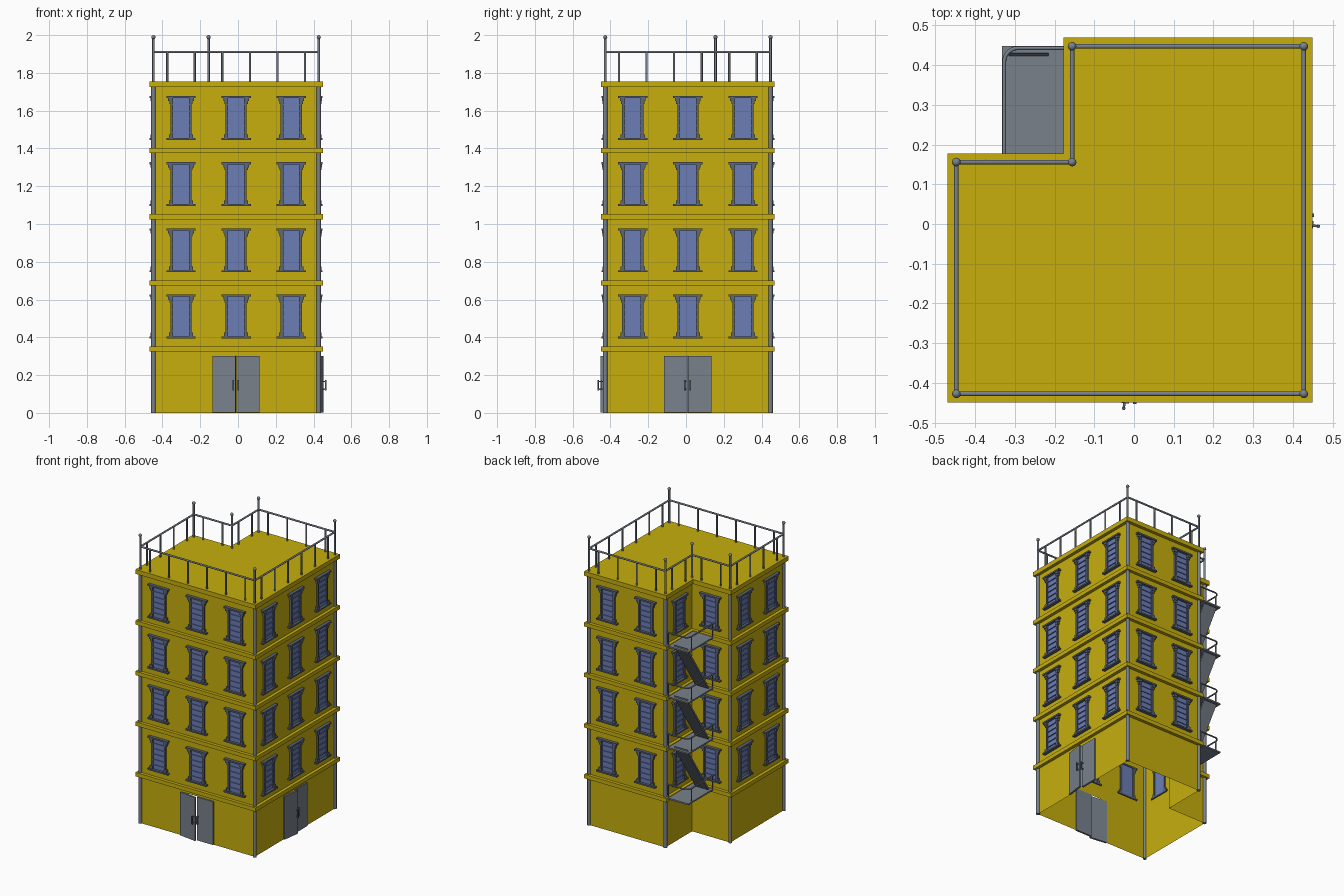
import bpy
import bmesh
import math
from mathutils import Matrix, Vector

if "Cube" in bpy.data.objects:
    bpy.data.objects.remove(bpy.data.objects["Cube"])


def material(name, rgb):
    m = bpy.data.materials.new(name)
    m.use_nodes = True
    m.diffuse_color = (*rgb, 1)
    m.node_tree.nodes["Principled BSDF"].inputs["Base Color"].default_value = (*rgb, 1)
    return m


YELLOW = material("yellow plaster", (0.57, 0.43, 0.004))
STEEL = material("grey steel", (0.19, 0.22, 0.26))
FRAME = material("dark slate trim", (0.11, 0.135, 0.175))
GLASS = material("blue glass", (0.15, 0.205, 0.46))

CELL = 0.2917
FLOOR = 0.35
LEDGE = 0.325
ROOF = 1.755
CX, CY = -0.01, 0.01


def add(name, data, mats=(), loc=(0, 0, 0), turn=0.0):
    for m in mats:
        data.materials.append(m)
    ob = bpy.data.objects.new(name, data)
    ob.location = loc
    ob.rotation_euler.z = turn
    bpy.context.collection.objects.link(ob)
    return ob


def mesh_of(bm, name):
    me = bpy.data.meshes.new(name)
    bm.to_mesh(me)
    bm.free()
    return me


def box(bm, lo, hi, mat=0):
    lo, hi = Vector(lo), Vector(hi)
    mx = Matrix.Translation((lo + hi) / 2) @ Matrix.Diagonal((*(hi - lo), 1))
    verts = bmesh.ops.create_cube(bm, size=1, matrix=mx)["verts"]
    for f in {f for v in verts for f in v.link_faces}:
        f.material_index = mat
    return verts


def rod(bm, a, b, r, sides=10):
    a, b = Vector(a), Vector(b)
    rot = (b - a).to_track_quat("Z", "Y").to_matrix().to_4x4()
    verts = bmesh.ops.create_cone(bm, cap_ends=True, segments=sides, radius1=r, radius2=r,
                                  depth=(b - a).length,
                                  matrix=Matrix.Translation((a + b) / 2) @ rot)["verts"]
    for f in {f for v in verts for f in v.link_faces}:
        f.smooth = len(f.verts) == 4


def outline(grow=0.0):
    """L-shaped footprint, anticlockwise, grown outward."""
    s, n = 1.5 * CELL + grow, 0.5 * CELL + grow
    pts = [(-s, -s), (s, -s), (s, s), (-n, s), (-n, n), (-s, n)]
    return [Vector((x + CX, y + CY, 0)) for x, y in pts]


CORNERS = outline()
SIDES = list(zip(CORNERS, CORNERS[1:] + CORNERS[:1]))
UP = Vector((0, 0, 1))

# Window template: outward is -y, sill at z = 0
bm = bmesh.new()
box(bm, (-0.045, -0.004, 0.004), (0.045, 0.004, 0.226), 1)
for i in range(1, 6):
    box(bm, (-0.043, -0.01, 0.037 * i), (0.043, -0.003, 0.037 * i + 0.004), 1)
for s in (-1, 1):
    for x0, x1, z0, z1, out in ((0.042, 0.056, 0.008, 0.225, 0.012),
                                (0.042, 0.062, 0.19, 0.205, 0.014),
                                (0.042, 0.068, 0.205, 0.222, 0.017),
                                (0.042, 0.064, 0.008, 0.03, 0.015)):
        xs = sorted((s * x0, s * x1))
        box(bm, (xs[0], -out, z0), (xs[1], 0.007, z1))
box(bm, (-0.078, -0.021, 0.221), (0.078, 0.008, 0.232))
box(bm, (-0.078, -0.021, 0), (0.078, 0.008, 0.01))
window_mesh = mesh_of(bm, "window")
window_mesh.materials.append(FRAME)
window_mesh.materials.append(GLASS)

# Door leaf template: hinge at x = 0, opening edge toward +x
DOOR_W, DOOR_H = 0.125, 0.3
bm = bmesh.new()
box(bm, (0, -0.009, 0.001), (DOOR_W - 0.001, 0.004, DOOR_H))
hx = DOOR_W - 0.012
box(bm, (hx - 0.004, -0.026, 0.118), (hx + 0.004, -0.02, 0.174), 1)
for z in (0.122, 0.164):
    box(bm, (hx - 0.003, -0.022, z), (hx + 0.003, -0.008, z + 0.006), 1)
leaf_mesh = mesh_of(bm, "door_leaf")
leaf_mesh.materials.append(STEEL)
leaf_mesh.materials.append(FRAME)
mirrored = leaf_mesh.copy()
mirrored.transform(Matrix.Scale(-1, 4, (1, 0, 0)))
mirrored.flip_normals()

# Walls with openings, filled by windows and doors
wall_bm = bmesh.new()
for k, (p, q) in enumerate(SIDES):
    d = (q - p).normalized()
    length = (q - p).length
    turn = math.atan2(d.y, d.x)
    cells = round(length / CELL)
    centres = [CELL * (i + 0.5) for i in range(cells)]
    sills = [0.395 + FLOOR * j for j in range(4)]
    holes = [(c - 0.044, c + 0.044, z + 0.005, z + 0.225) for c in centres for z in sills]
    if k < 2:
        mid = length / 2
        holes.append((mid - DOOR_W, mid + DOOR_W, 0, DOOR_H))
        hinge = p + d * (mid - DOOR_W)
        add("door_leaf_ajar", leaf_mesh, loc=hinge, turn=turn - 0.13)
        add("door_leaf_closed", mirrored, loc=p + d * (mid + DOOR_W), turn=turn)
    us = sorted({0, length, *(h[0] for h in holes), *(h[1] for h in holes)})
    zs = sorted({0, ROOF - 0.01, *(h[2] for h in holes), *(h[3] for h in holes)})
    for u0, u1 in zip(us, us[1:]):
        for z0, z1 in zip(zs, zs[1:]):
            u, z = (u0 + u1) / 2, (z0 + z1) / 2
            if not any(a < u < b and c < z < e for a, b, c, e in holes):
                quad = ((u0, z0), (u1, z0), (u1, z1), (u0, z1))
                wall_bm.faces.new([wall_bm.verts.new(p + d * a + UP * b) for a, b in quad])
    for c in centres:
        for z in sills:
            add("window", window_mesh, loc=p + d * c + UP * z, turn=turn)
bmesh.ops.remove_doubles(wall_bm, verts=wall_bm.verts, dist=0.0001)
add("walls", mesh_of(wall_bm, "walls"), [YELLOW])

# Floor ledges as rings around the walls
bm = bmesh.new()
for j in range(5):
    z0 = LEDGE + FLOOR * j
    z1 = z0 + 0.027 if j < 4 else ROOF
    loops = [[bm.verts.new(v + UP * z) for v in outline(g)]
             for g, z in ((0.0, z0), (0.022, z0), (0.022, z1), (0.0, z1))]
    for a, b in zip(loops, loops[1:]):
        for i in range(6):
            n = (i + 1) % 6
            bm.faces.new((a[i], a[n], b[n], b[i]))
bmesh.ops.recalc_face_normals(bm, faces=bm.faces)
add("floor_ledges", mesh_of(bm, "floor_ledges"), [YELLOW])

# Flat roof
bm = bmesh.new()
bm.faces.new([bm.verts.new(v + UP * ROOF) for v in CORNERS])
add("roof", mesh_of(bm, "roof"), [YELLOW])

# Corner pipes on the outward corners
bm = bmesh.new()
for i, c in enumerate(CORNERS):
    if i != 4:
        rod(bm, c, c + UP * (ROOF - 0.01), 0.012, 12)
add("corner_pipes", mesh_of(bm, "corner_pipes"), [STEEL])

# Roof railing: ball-topped posts, top rail and balusters
bm = bmesh.new()
for p, q in SIDES:
    rod(bm, p + UP * ROOF, p + UP * 1.985, 0.007)
    ball = bmesh.ops.create_uvsphere(bm, u_segments=12, v_segments=8, radius=0.011,
                                     matrix=Matrix.Translation(p + UP * 1.989))
    for f in {f for v in ball["verts"] for f in v.link_faces}:
        f.smooth = True
    rod(bm, p + UP * 1.911, q + UP * 1.911, 0.006)
    count = 2 * round((q - p).length / CELL)
    for i in range(count):
        b = p.lerp(q, (i + 0.5) / count)
        rod(bm, b + UP * ROOF, b + UP * 1.911, 0.006, 8)
add("roof_railing", mesh_of(bm, "roof_railing"), [STEEL])

# Fire escape in the notch: landings, stair flights and handrails
X0, X1, Y0, Y1 = -0.332, -0.157, 0.158, 0.448
bm = bmesh.new()
for j in range(4):
    z = 0.338 + FLOOR * j
    box(bm, (X0, Y0, z), (X1, Y1, z + 0.01))
    if j < 3:
        for v in box(bm, (-0.315, 0.2, z), (-0.215, 0.43, z + 0.02)):
            v.co.z += FLOOR * (v.co.y - 0.2) / 0.23
    for x, y in ((X0 + 0.005, Y0 + 0.02), (X0 + 0.005, Y1 - 0.04), (X1 - 0.02, Y1 - 0.005)):
        rod(bm, (x, y, z), (x, y, z + 0.1), 0.004, 8)
add("fire_escape", mesh_of(bm, "fire_escape"), [STEEL])

rail = bpy.data.curves.new("handrail", "CURVE")
rail.dimensions = "3D"
rail.bevel_depth = 0.005
rail.bevel_resolution = 2
bend = 0.035
left, back = X0 + 0.005, Y1 - 0.005
path = [(left, Y0)]
for i in range(7):
    a = math.pi - i * math.pi / 12
    path.append((left + bend + bend * math.cos(a), back - bend + bend * math.sin(a)))
path.append((X1, back))
spline = rail.splines.new("POLY")
spline.points.add(len(path) - 1)
for pt, (x, y) in zip(spline.points, path):
    pt.co = (x, y, 0, 1)
rail.materials.append(STEEL)
for j in range(4):
    add("handrail", rail, loc=(0, 0, 0.438 + FLOOR * j))
